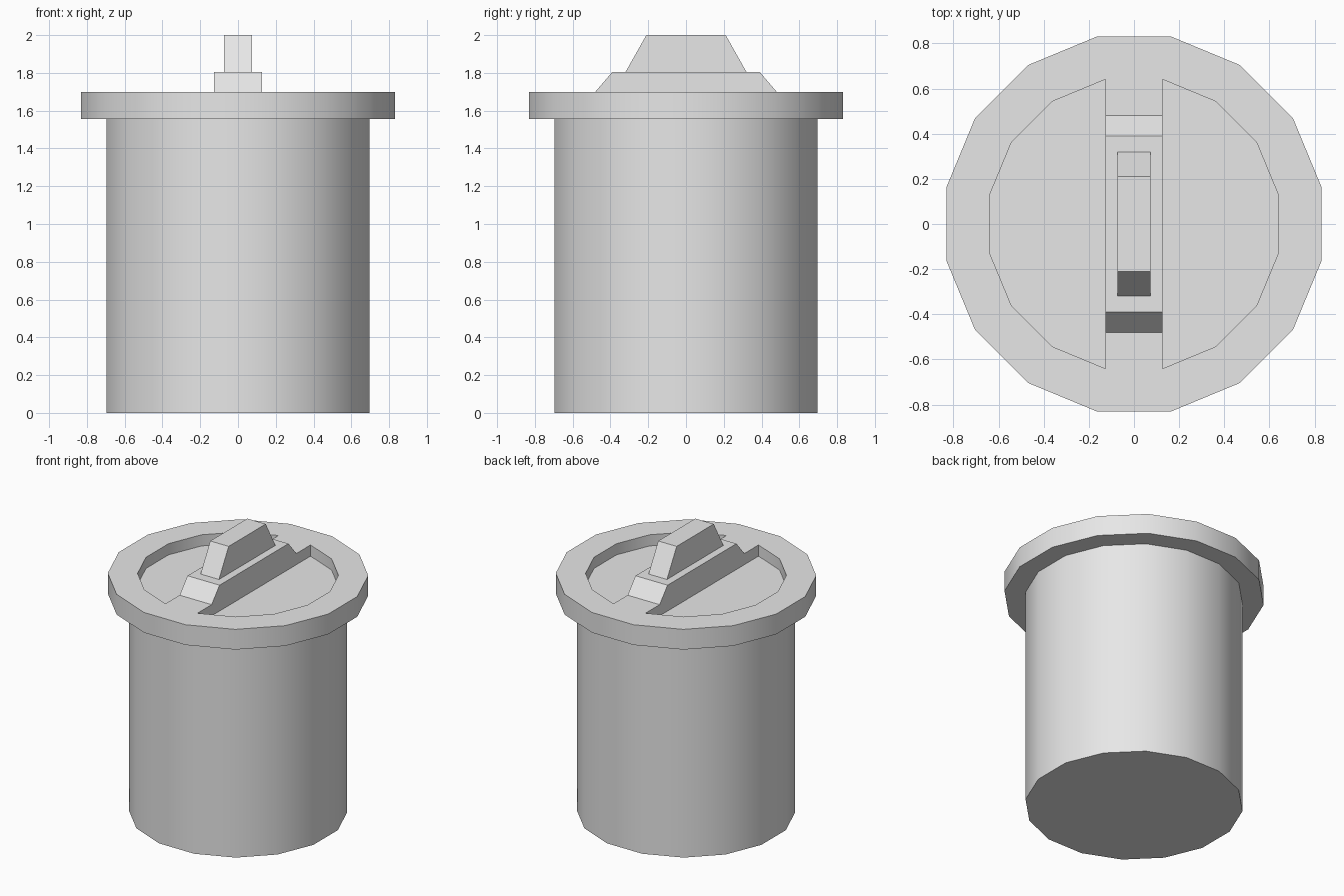
import bpy, bmesh, math

default = bpy.data.objects.get("Cube")
if default:
    bpy.data.objects.remove(default, do_unlink=True)

SIDES = 16
FLAT = math.cos(math.pi / SIDES)  # apothem divided by corner radius

grey = bpy.data.materials.new("light grey")
grey.use_nodes = True
grey.diffuse_color = (0.8, 0.8, 0.8, 1)
grey.node_tree.nodes["Principled BSDF"].inputs["Base Color"].default_value = (0.8, 0.8, 0.8, 1)


def finish(name, bm, smooth=False):
    bmesh.ops.recalc_face_normals(bm, faces=bm.faces)
    mesh = bpy.data.meshes.new(name)
    bm.to_mesh(mesh)
    bm.free()
    mesh.materials.append(grey)
    obj = bpy.data.objects.new(name, mesh)
    bpy.context.collection.objects.link(obj)
    if smooth:
        bpy.ops.object.select_all(action='DESELECT')
        obj.select_set(True)
        bpy.context.view_layer.objects.active = obj
        bpy.ops.object.shade_smooth_by_angle(angle=math.radians(35))
    return obj


def turned(name, profile, cap_first=False, cap_last=False):
    """Stack of sixteen-sided rings given as (apothem, height)."""
    bm = bmesh.new()
    rings = []
    for apothem, z in profile:
        r = apothem / FLAT
        angles = [(i + 0.5) * math.tau / SIDES for i in range(SIDES)]
        rings.append([bm.verts.new((r * math.cos(a), r * math.sin(a), z)) for a in angles])
    for low, high in zip(rings, rings[1:]):
        for i in range(SIDES):
            j = (i + 1) % SIDES
            bm.faces.new((low[i], low[j], high[j], high[i]))
    if cap_first:
        bm.faces.new(rings[0])
    if cap_last:
        bm.faces.new(rings[-1])
    return finish(name, bm, smooth=True)


def ridge(name, half_profile, half_width):
    """Mirror a (y, z) half profile and extrude it across x."""
    outline = half_profile + [(-y, z) for y, z in reversed(half_profile)]
    bm = bmesh.new()
    face = bm.faces.new([bm.verts.new((-half_width, y, z)) for y, z in outline])
    grown = bmesh.ops.extrude_face_region(bm, geom=[face])
    moved = [g for g in grown["geom"] if isinstance(g, bmesh.types.BMVert)]
    bmesh.ops.translate(bm, verts=moved, vec=(2 * half_width, 0, 0))
    return finish(name, bm)


# Container
turned("body", [(0.695, 0), (0.695, 1.555)], cap_first=True)

# Overhanging lid with a sunken centre
turned("lid", [(0.695, 1.555), (0.83, 1.555), (0.83, 1.7), (0.64, 1.7), (0.64, 1.62)],
       cap_last=True)

# Bar across the recess, and the grip standing on it
ridge("handle_bar", [(0.64, 1.62), (0.64, 1.7), (0.48, 1.7), (0.39, 1.805)], 0.127)
ridge("handle_grip", [(0.32, 1.805), (0.21, 2.0)], 0.073)
